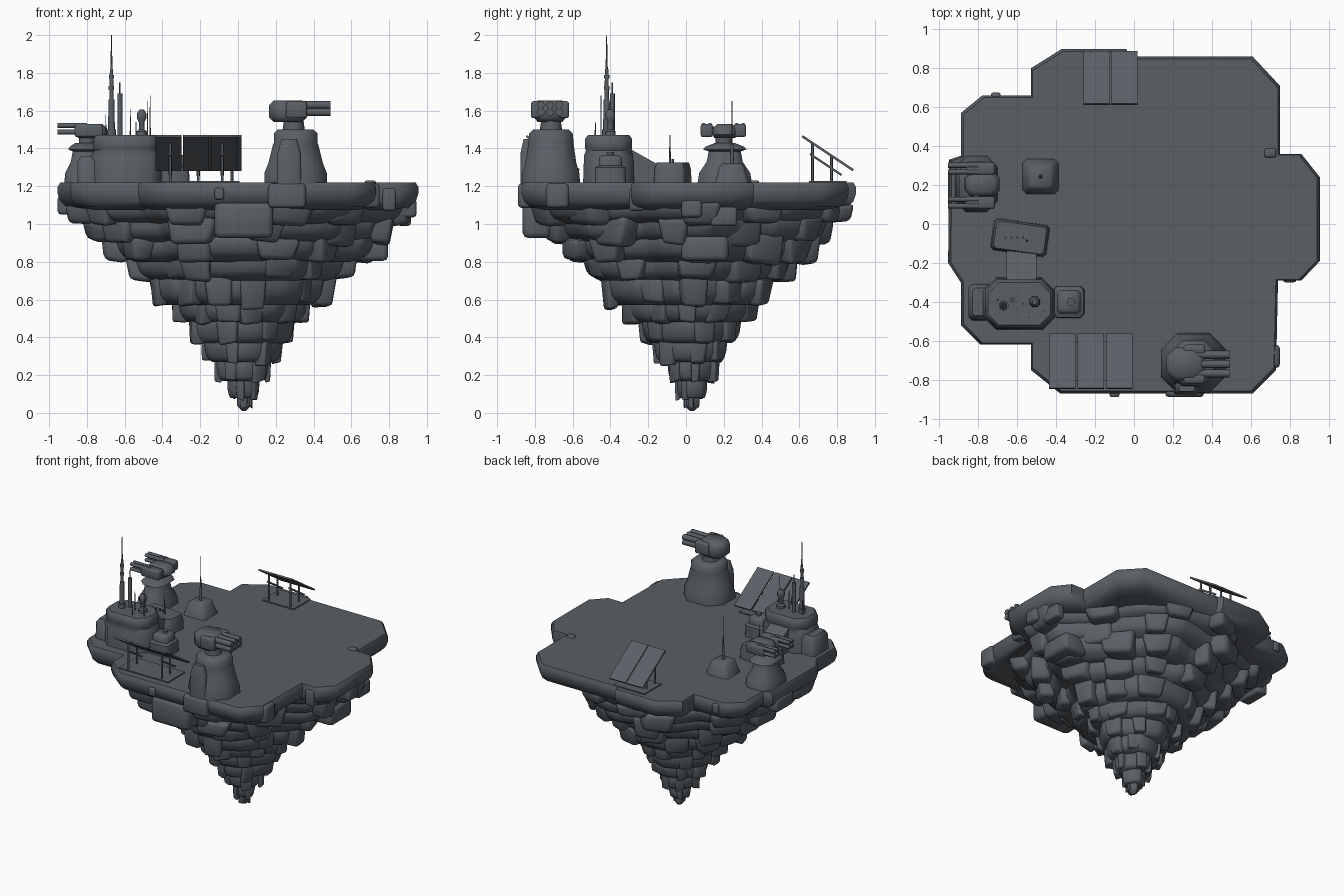
import bpy, bmesh, math, random
from mathutils import Vector, Matrix

random.seed(7)
stone = bpy.data.materials.new("slate_grey")
stone.diffuse_color = (0.10, 0.115, 0.13, 1)


def finish(name, bm, angle=50):
    bmesh.ops.recalc_face_normals(bm, faces=bm.faces[:])
    me = bpy.data.meshes.new(name)
    bm.to_mesh(me)
    bm.free()
    ob = bpy.data.objects.new(name, me)
    bpy.context.collection.objects.link(ob)
    me.materials.append(stone)
    bpy.ops.object.select_all(action='DESELECT')
    ob.select_set(True)
    bpy.context.view_layer.objects.active = ob
    bpy.ops.object.shade_smooth_by_angle(angle=math.radians(angle))
    return ob


def loft(name, rings, bevel=0, angle=50):
    """Skin equal-length rings of points and cap both ends."""
    bm = bmesh.new()
    vs = [[bm.verts.new(p) for p in r] for r in rings]
    n = len(rings[0])
    for a, b in zip(vs, vs[1:]):
        for i in range(n):
            j = (i + 1) % n
            bm.faces.new((a[i], a[j], b[j], b[i]))
    bm.faces.new(vs[0][::-1])
    bm.faces.new(vs[-1])
    bm.normal_update()
    if bevel:
        bmesh.ops.bevel(bm, geom=bm.edges[:], offset=bevel, segments=1,
                        affect='EDGES', clamp_overlap=True)
    return finish(name, bm, angle)


def body(name, cx, cy, levels, chamfer=0.25, rot=0):
    """Chamfered block; levels are (x size, y size, z)."""
    rings = []
    c, s = math.cos(rot), math.sin(rot)
    for sx, sy, z in levels:
        a, b = sx / 2, sy / 2
        k = min(a, b) * 2 * chamfer
        pts = [(a, -b + k), (a, b - k), (a - k, b), (-a + k, b),
               (-a, b - k), (-a, -b + k), (-a + k, -b), (a - k, -b)]
        rings.append([(cx + x * c - y * s, cy + x * s + y * c, z) for x, y in pts])
    return loft(name, rings)


def box(name, loc, size, rot=(0, 0, 0), bevel=0, rough=0, angle=50):
    """Box; rough > 0 jitters the corners and narrows the underside."""
    bm = bmesh.new()
    m = Matrix.LocRotScale(Vector(loc), None, None)
    for axis, r in zip('XYZ', rot):
        m = m @ Matrix.Rotation(r, 4, axis)
    bmesh.ops.create_cube(bm, size=1)
    if rough:
        for v in bm.verts:
            if v.co.z < 0:
                v.co.xy *= 0.78
            v.co += Vector([random.uniform(-rough, rough) for _ in range(3)])
    bm.transform(m @ Matrix.Diagonal((*size, 1)))
    bm.normal_update()
    if bevel:
        bmesh.ops.bevel(bm, geom=bm.edges[:], offset=bevel, segments=2,
                        profile=0.5, affect='EDGES', clamp_overlap=True)
    return finish(name, bm, angle)


def tube(name, p, q, r, r2=None, n=10):
    p, q = Vector(p), Vector(q)
    bm = bmesh.new()
    m = Matrix.Translation((p + q) / 2) @ (q - p).to_track_quat('Z', 'Y').to_matrix().to_4x4()
    bmesh.ops.create_cone(bm, cap_ends=True, segments=n, radius1=r,
                          radius2=r if r2 is None else r2, depth=(q - p).length, matrix=m)
    return finish(name, bm)


# --- plateau slab -------------------------------------------------------
outline = [(0.61, 0.86), (-0.02, 0.86), (-0.04, 0.9), (-0.37, 0.9), (-0.53, 0.80),
           (-0.53, 0.66), (-0.78, 0.66), (-0.89, 0.57), (-0.89, 0.35), (-0.95, 0.33),
           (-0.955, -0.2), (-0.89, -0.3), (-0.89, -0.52), (-0.79, -0.62), (-0.53, -0.62),
           (-0.53, -0.75), (-0.38, -0.87), (0.61, -0.87), (0.73, -0.75), (0.74, -0.29),
           (0.86, -0.29), (0.955, -0.19), (0.955, 0.24), (0.86, 0.36), (0.75, 0.36),
           (0.75, 0.71)]
loft("plateau_slab", [[(x * s, y * s, z) for x, y in outline] for s, z in
     ((0.86, 1.075), (0.95, 1.09), (0.985, 1.12), (1, 1.16), (1, 1.195), (0.985, 1.22))])


def edge_radius(t):
    """Distance from the centre to the plateau outline at angle t."""
    d = Vector((math.cos(t), math.sin(t)))
    best = 0
    for i, a in enumerate(outline):
        a, b = Vector(a), Vector(outline[(i + 1) % len(outline)])
        e = b - a
        den = d.x * e.y - d.y * e.x
        if abs(den) > 1e-9:
            r = (a.x * e.y - a.y * e.x) / den
            u = (a.x * d.y - a.y * d.x) / den
            if r > 0 and -1e-6 <= u <= 1.000001:
                best = max(best, r)
    return best


def rock_radius(t, r):
    """Cone radius: follows the outline near the top, pinched at the diagonals."""
    mix = 0.92 * (1 - r) + edge_radius(t) * r
    return mix / 0.92 * r * (0.965 + 0.065 * math.cos(4 * t))


# --- stepped rock cone below --------------------------------------------
tiers = [(1.11, 1.00, 0.85), (1.03, 0.90, 0.76), (0.93, 0.80, 0.675), (0.83, 0.70, 0.555),
         (0.72, 0.57, 0.455), (0.60, 0.48, 0.34), (0.51, 0.37, 0.265), (0.40, 0.27, 0.205),
         (0.30, 0.17, 0.14), (0.20, 0.08, 0.085), (0.10, 0.01, 0.042)]
for k, (zt, zb, r) in enumerate(tiers):
    n = 32 if r > 0.3 else 16 if r > 0.1 else 8
    off = 0.033 * (1 - r)
    radii, noise = [], 1
    for i in range(n):
        if i % 2 == 0:
            noise = random.uniform(0.92, 1.05)
        t = 2 * math.pi * (i + random.uniform(-0.25, 0.25)) / n
        radii.append((t, rock_radius(t, r) * noise))
    end = 0.3 if k == len(tiers) - 1 else 0.84
    loft("rock_tier_%d" % k, [[(off + q * s * math.cos(t), off + q * s * math.sin(t), z)
         for t, q in radii] for s, z in ((end, zb), (0.95, zb + 0.3 * (zt - zb)), (1, zt))],
         bevel=0.014 if r > 0.1 else 0.005, angle=60)
    # boulders breaking up each ledge
    count = 10 if r > 0.3 else 6 if r > 0.1 else 3
    for i in range(count):
        t = 2 * math.pi * (i + random.uniform(-0.3, 0.3)) / count
        w = (0.05 + 0.13 * r) * random.uniform(0.8, 1.3) * min(1, 0.4 + r * 2)
        q = rock_radius(t, r) - w * 0.4
        h = (zt - zb) * random.uniform(0.8, 1.2)
        box("boulder", (off + q * math.cos(t), off + q * math.sin(t), max((zt + zb) / 2, h / 2 + 0.03)),
            (w, w * 1.4, h), (0, 0, t + random.uniform(-0.3, 0.3)), w * 0.16, 0.1, 60)

# --- rocks along the plateau rim ------------------------------------------
for x, y, z, sx, sy, sz in ((0.03, -0.79, 1.02, 0.31, 0.15, 0.19), (-0.91, 0.18, 1.10, 0.09, 0.2, 0.1),
                            (0.90, 0.03, 1.085, 0.09, 0.11, 0.1), (0.7, -0.68, 1.15, 0.1, 0.12, 0.13),
                            (-0.71, 0.645, 1.17, 0.05, 0.06, 0.07), (-0.10, -0.86, 1.16, 0.05, 0.06, 0.06),
                            (0.26, -0.84, 1.15, 0.2, 0.1, 0.13), (0.70, 0.365, 1.2, 0.06, 0.045, 0.06),
                            (0.8, -0.26, 1.13, 0.07, 0.08, 0.12), (0.88, 0.2, 1.04, 0.07, 0.14, 0.1),
                            (0.70, 0.1, 0.87, 0.19, 0.25, 0.13)):
    box("rim_rock", (x, y, z), (sx, sy, sz), bevel=min(sx, sy, sz) * 0.2)

# --- main building with annexes -------------------------------------------
body("main_building", -0.59, -0.41, [(0.37, 0.27, 1.21), (0.37, 0.26, 1.36), (0.34, 0.24, 1.39),
                                     (0.35, 0.25, 1.40), (0.35, 0.25, 1.45), (0.32, 0.22, 1.47)])
body("left_annex", -0.79, -0.40, [(0.12, 0.19, 1.21), (0.12, 0.18, 1.33), (0.08, 0.14, 1.36)], 0.15)
body("right_annex", -0.335, -0.40, [(0.16, 0.165, 1.21), (0.15, 0.16, 1.30), (0.12, 0.12, 1.31),
                                    (0.12, 0.12, 1.35), (0.09, 0.09, 1.365)], 0.12)
tube("annex_vent", (-0.325, -0.40, 1.36), (-0.325, -0.40, 1.38), 0.02)
loft("link_corridor", [[(x, -0.30, 1.21), (x, -0.14, 1.21), (x, -0.14, 1.31), (x, -0.30, 1.40)]
                       for x in (-0.655, -0.50)])
body("rear_hut", -0.585, -0.07, [(0.29, 0.165, 1.21), (0.28, 0.16, 1.29), (0.26, 0.14, 1.325)],
     0.1, math.radians(-8))
for i in range(4):
    tube("hut_vent", (-0.66 + i * 0.03, -0.07, 1.32), (-0.66 + i * 0.03, -0.07, 1.345), 0.006)
tube("hut_mast", (-0.55, -0.085, 1.32), (-0.55, -0.085, 1.47), 0.006, 0.002)

# --- roof masts -------------------------------------------------------------
for z0, z1, r, r2 in ((1.46, 1.66, 0.02, 0.016), (1.66, 1.82, 0.012, 0.009), (1.71, 1.73, 0.015, 0.015),
                      (1.77, 1.79, 0.014, 0.014), (1.82, 2.0, 0.006, 0.002)):
    tube("tall_mast", (-0.67, -0.42, z0), (-0.67, -0.42, z1), r, r2)
tube("mast_foot", (-0.67, -0.42, 1.46), (-0.67, -0.42, 1.50), 0.026)
tube("second_mast", (-0.625, -0.39, 1.46), (-0.625, -0.39, 1.69), 0.013)
tube("second_mast_tip", (-0.625, -0.39, 1.69), (-0.625, -0.39, 1.75), 0.004)
for x, y, z in ((-0.57, -0.41, 1.61), (-0.465, -0.45, 1.68), (-0.70, -0.39, 1.58), (-0.54, -0.48, 1.54)):
    tube("thin_mast", (x, y, 1.46), (x, y, z), 0.004, 0.002, 6)
body("sensor_dome", -0.51, -0.40, [(0.055, 0.055, 1.46), (0.055, 0.055, 1.49), (0.03, 0.03, 1.50), (0.03, 0.03, 1.54),
                                   (0.05, 0.05, 1.56), (0.05, 0.05, 1.585), (0.025, 0.025, 1.605)], 0.29)

# --- antenna block ------------------------------------------------------------
body("antenna_block", -0.48, 0.243, [(0.19, 0.185, 1.21), (0.18, 0.175, 1.23), (0.13, 0.125, 1.31),
                                     (0.10, 0.10, 1.32)], 0.12)
tube("antenna_socket", (-0.48, 0.243, 1.31), (-0.48, 0.243, 1.42), 0.011, 0.008)
tube("antenna_rod", (-0.48, 0.243, 1.42), (-0.48, 0.243, 1.65), 0.004, 0.002, 6)

# --- front turret, aiming to +x -----------------------------------------------
body("front_turret_base", 0.305, -0.715, [(0.33, 0.31, 1.21), (0.33, 0.30, 1.27), (0.29, 0.27, 1.32), (0.24, 0.24, 1.42),
                                          (0.23, 0.24, 1.43), (0.23, 0.23, 1.48), (0.19, 0.19, 1.50)], 0.27)
body("front_turret_buttress", 0.27, -0.845, [(0.13, 0.06, 1.21), (0.12, 0.06, 1.38), (0.08, 0.03, 1.45)], 0.15)
tube("front_turret_neck", (0.295, -0.715, 1.49), (0.295, -0.715, 1.56), 0.06, 0.05, 12)
body("front_turret_head", 0.265, -0.72, [(0.15, 0.13, 1.54), (0.20, 0.17, 1.565), (0.20, 0.17, 1.63),
                                         (0.15, 0.13, 1.655)], 0.27)
for y in (-0.672, -0.72, -0.768):
    for z in (1.592, 1.63):
        tube("front_turret_barrel", (0.30, y, z), (0.49, y, z), 0.021, n=8)
for y in (-0.645, -0.795):
    box("front_turret_cheek", (0.31, y, 1.605), (0.11, 0.05, 0.09), bevel=0.012)

# --- left turret, aiming to -x -------------------------------------------------
body("left_turret_base", -0.81, 0.205, [(0.22, 0.29, 1.21), (0.21, 0.27, 1.27), (0.15, 0.19, 1.33), (0.13, 0.17, 1.385),
                                        (0.18, 0.23, 1.395), (0.16, 0.20, 1.41), (0.10, 0.10, 1.43)])
tube("left_turret_neck", (-0.80, 0.20, 1.42), (-0.80, 0.20, 1.48), 0.045)
body("left_turret_head", -0.78, 0.205, [(0.13, 0.11, 1.455), (0.18, 0.13, 1.475), (0.17, 0.12, 1.51),
                                        (0.12, 0.08, 1.53)])
tube("left_turret_axle", (-0.81, 0.09, 1.495), (-0.81, 0.31, 1.495), 0.02)
for y in (0.11, 0.285):
    box("left_turret_pod", (-0.79, y, 1.495), (0.15, 0.065, 0.07), bevel=0.012)
    for dy in (-0.017, 0.017):
        for z in (1.487, 1.522):
            tube("left_turret_barrel", (-0.80, y + dy, z), (-0.955, y + dy, z), 0.013, n=8)


# --- tilted solar arrays, facing the back ----------------------------------------
def solar_array(xs, w, y0, y1):
    tilt = -math.atan2(0.18, y1 - y0)
    cy, cz = (y0 + y1) / 2, 1.375
    xm, span = (xs[0] + xs[-1]) / 2, xs[-1] - xs[0] + w
    for x in xs:
        box("solar_panel", (x, cy, cz), (w, math.hypot(y1 - y0, 0.18), 0.012), (tilt, 0, 0))
    box("solar_foot_plate", (xm, cy, 1.222), (span - 0.02, 0.2, 0.012))
    for x in (xm - span * 0.32, xm + span * 0.32):
        box("solar_rail", (x, cy - 0.01, cz - 0.06), (0.018, 0.2, 0.012), (tilt, 0, 0))
        for dy in (-0.08, 0.02):
            tube("solar_post", (x, cy + dy, 1.22), (x, cy + dy, cz - dy * 0.66), 0.007, n=8)


solar_array([-0.368, -0.223, -0.075], 0.137, -0.845, -0.565)
solar_array([-0.192, -0.05], 0.137, 0.615, 0.885)
